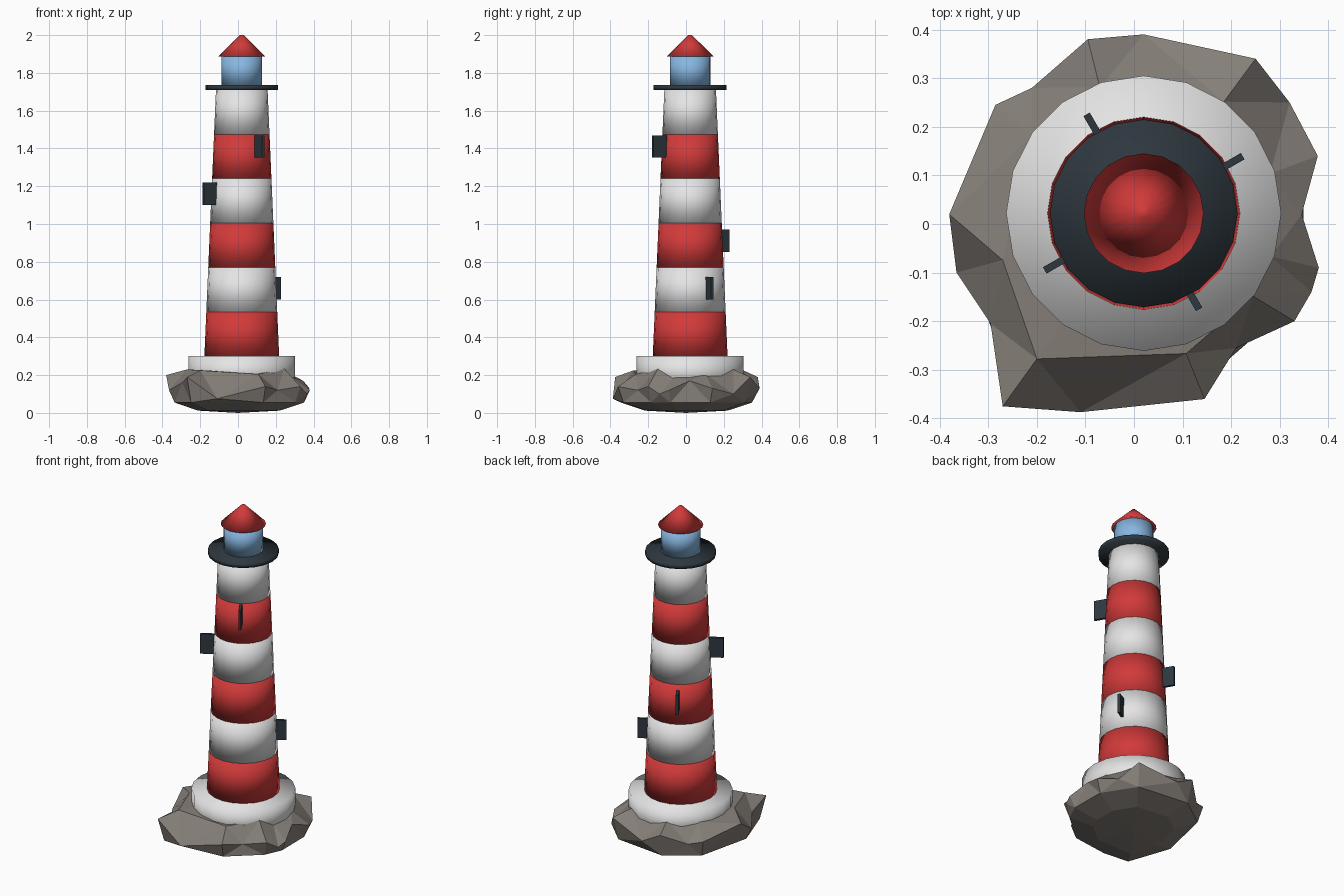
import bpy, bmesh, math
from mathutils import Vector, Matrix

if "Cube" in bpy.data.objects:
    bpy.data.objects.remove(bpy.data.objects["Cube"])

CX, CY = 0.02, 0.022   # tower axis


def material(name, rgb):
    m = bpy.data.materials.new(name)
    m.diffuse_color = (*rgb, 1)
    m.use_nodes = True
    m.node_tree.nodes["Principled BSDF"].inputs["Base Color"].default_value = m.diffuse_color
    return m


RED = material("red paint", (0.64, 0.042, 0.042))
WHITE = material("white paint", (0.78, 0.78, 0.78))
DARK = material("dark metal", (0.027, 0.039, 0.049))
BLUE = material("blue glass", (0.24, 0.47, 0.75))
ROCK = material("grey rock", (0.235, 0.21, 0.188))


def finish(bm, name, mat, smooth=False):
    bmesh.ops.recalc_face_normals(bm, faces=bm.faces)
    for f in bm.faces:
        f.smooth = smooth
    me = bpy.data.meshes.new(name)
    bm.to_mesh(me)
    bm.free()
    me.materials.append(mat)
    ob = bpy.data.objects.new(name, me)
    bpy.context.collection.objects.link(ob)
    return ob


def drum(name, z0, z1, r0, r1, mat):
    """Capped 20-sided frustum on the tower axis."""
    bm = bmesh.new()
    bmesh.ops.create_cone(bm, cap_ends=True, segments=20, radius1=r0, radius2=r1,
                          depth=z1 - z0,
                          matrix=Matrix.Translation((CX, CY, (z0 + z1) / 2)))
    return finish(bm, name, mat, smooth=True)


# striped tower
BOTTOM, STEP, BANDS = 0.30, 0.235, 6


def tower_radius(z):
    return 0.198 - (z - BOTTOM) * 0.0435


for i in range(BANDS):
    z = BOTTOM + i * STEP
    drum(f"tower_band_{i + 1}", z, z + STEP, tower_radius(z), tower_radius(z + STEP),
         WHITE if i % 2 else RED)

# plinth, gallery, lantern room and roof
drum("plinth", 0.14, 0.30, 0.283, 0.283, WHITE)
drum("gallery", 1.71, 1.735, 0.193, 0.193, DARK)
drum("lantern_room", 1.735, 1.89, 0.107, 0.107, BLUE)
drum("roof", 1.888, 2.0, 0.123, 0.010, RED)

# window fins spiralling up the tower
for i, (deg, z) in enumerate([(30, 0.66), (120, 0.912), (210, 1.16), (300, 1.41)]):
    outer = 0.235 if i < 3 else 0.228
    inner = tower_radius(z) - 0.03
    bm = bmesh.new()
    bmesh.ops.create_cube(
        bm, size=1,
        matrix=Matrix.Translation((CX, CY, z))
        @ Matrix.Rotation(math.radians(deg), 4, 'Z')
        @ Matrix.Translation(((outer + inner) / 2, 0, 0))
        @ Matrix.Diagonal((outer - inner, 0.015, 0.118, 1)))
    finish(bm, f"window_{i + 1}", DARK)

# faceted rock: widest outline, with upper and lower rings on every other point
outline = [(0.38, -0.09, 0.12), (0.345, 0.02, 0.17), (0.378, 0.14, 0.13),
           (0.32, 0.25, 0.10), (0.25, 0.34, 0.19), (0.02, 0.39, 0.13),
           (-0.095, 0.38, 0.19), (-0.21, 0.28, 0.13), (-0.285, 0.245, 0.15),
           (-0.38, 0.02, 0.20), (-0.365, -0.10, 0.12), (-0.295, -0.205, 0.16),
           (-0.27, -0.375, 0.19), (-0.11, -0.387, 0.075), (0.145, -0.36, 0.14),
           (0.21, -0.255, 0.12), (0.33, -0.20, 0.14), (0.365, -0.14, 0.10)]
tops = [0.19, 0.205, 0.23, 0.235, 0.225, 0.23, 0.225, 0.205, 0.235]
n = len(outline)
half = n // 2
bm = bmesh.new()
mid = [bm.verts.new(p) for p in outline]


def ring(scale, heights):
    return [bm.verts.new((outline[2 * k][0] * scale, outline[2 * k][1] * scale, heights[k]))
            for k in range(half)]


def stitch(inner):
    for k in range(half):
        a, b, c = mid[2 * k], mid[2 * k + 1], mid[(2 * k + 2) % n]
        u, v = inner[k], inner[(k + 1) % half]
        for tri in ((a, b, u), (b, c, v), (b, v, u)):
            bm.faces.new(tri)


def fan(loop, centre):
    c = bm.verts.new(centre)
    for k in range(half):
        bm.faces.new((loop[k], loop[(k + 1) % half], c))


upper = ring(0.74, tops)
lower = ring(0.92, [0.055] * half)
base = ring(0.58, [0.012] * half)
stitch(upper)
stitch(lower)
for k in range(half):
    j = (k + 1) % half
    bm.faces.new((lower[k], lower[j], base[k]))
    bm.faces.new((lower[j], base[j], base[k]))
fan(upper, (0, 0, 0.22))
fan(base, (0, 0, 0))
finish(bm, "rock_base", ROCK)
